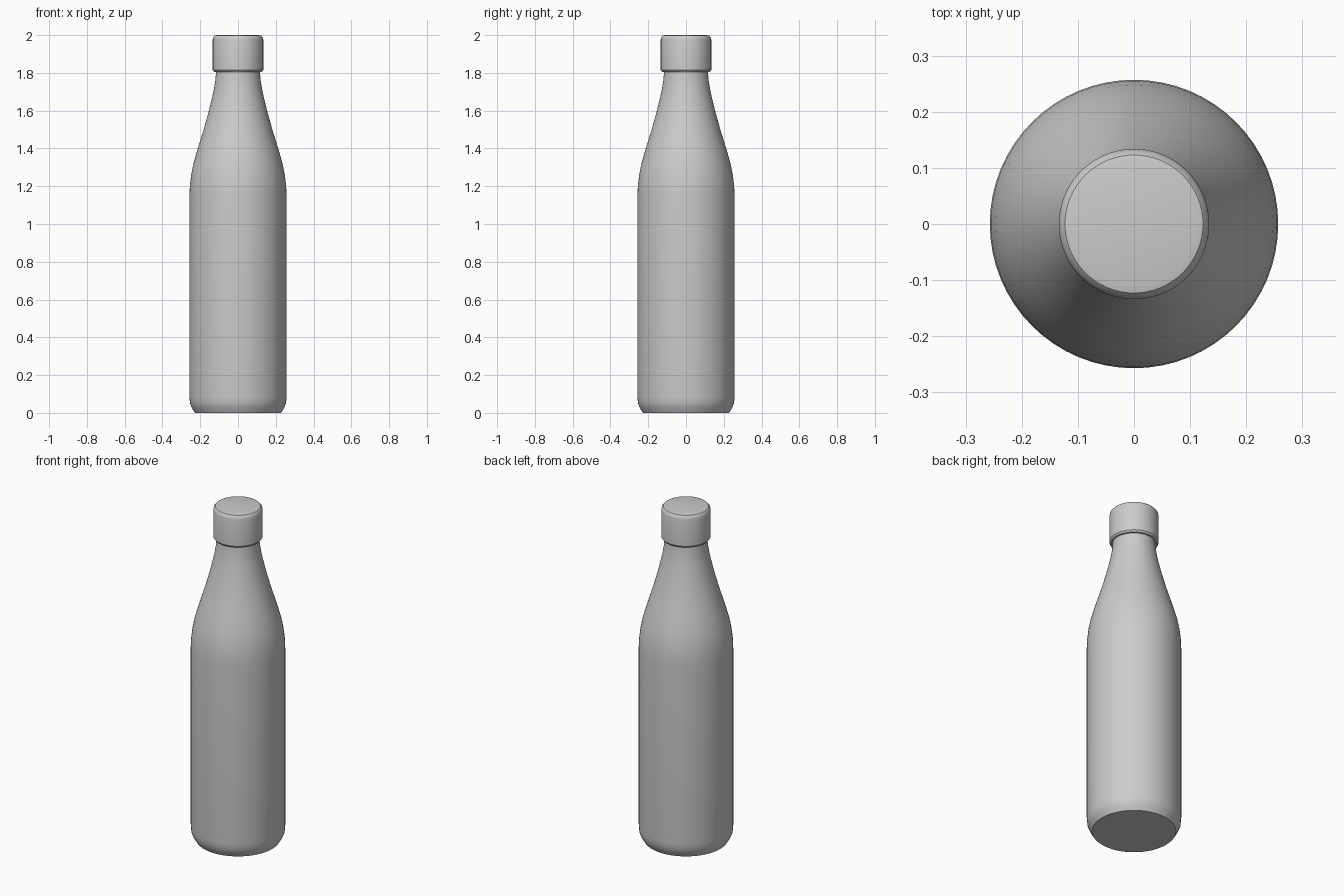
import bpy, bmesh, math

if "Cube" in bpy.data.objects:
    bpy.data.objects.remove(bpy.data.objects["Cube"])

SEGMENTS = 64


def lathe(name, profile, angle=30):
    """Revolve (radius, height) points about z; ends on the axis close the shape."""
    bm = bmesh.new()
    verts = [bm.verts.new((r, 0, z)) for r, z in profile]
    edges = [bm.edges.new(pair) for pair in zip(verts, verts[1:])]
    bmesh.ops.spin(bm, geom=verts + edges, cent=(0, 0, 0), axis=(0, 0, 1),
                   angle=math.tau, steps=SEGMENTS, use_duplicate=False)
    bmesh.ops.remove_doubles(bm, verts=bm.verts, dist=0.0001)
    bmesh.ops.recalc_face_normals(bm, faces=bm.faces)
    mesh = bpy.data.meshes.new(name)
    bm.to_mesh(mesh)
    bm.free()
    obj = bpy.data.objects.new(name, mesh)
    bpy.context.collection.objects.link(obj)
    bpy.ops.object.select_all(action='DESELECT')
    obj.select_set(True)
    bpy.context.view_layer.objects.active = obj
    bpy.ops.object.shade_smooth_by_angle(angle=math.radians(angle))
    return obj


# Bottle: flat base, rounded foot, straight body, tapering shoulder and neck
lathe("bottle_body", [
    (0, 0), (0.228, 0), (0.245, 0.028), (0.254, 0.05), (0.257, 0.085),
    (0.257, 1.15), (0.255, 1.20), (0.248, 1.26), (0.236, 1.32), (0.213, 1.40),
    (0.182, 1.50), (0.154, 1.60), (0.130, 1.70), (0.120, 1.76), (0.115, 1.82),
    (0, 1.82)])

# Cap: cylinder with softened rims
lathe("cap", [
    (0, 1.806), (0.126, 1.806), (0.134, 1.816), (0.134, 1.975),
    (0.131, 1.988), (0.123, 1.997), (0.110, 2.0), (0, 2.0)])
